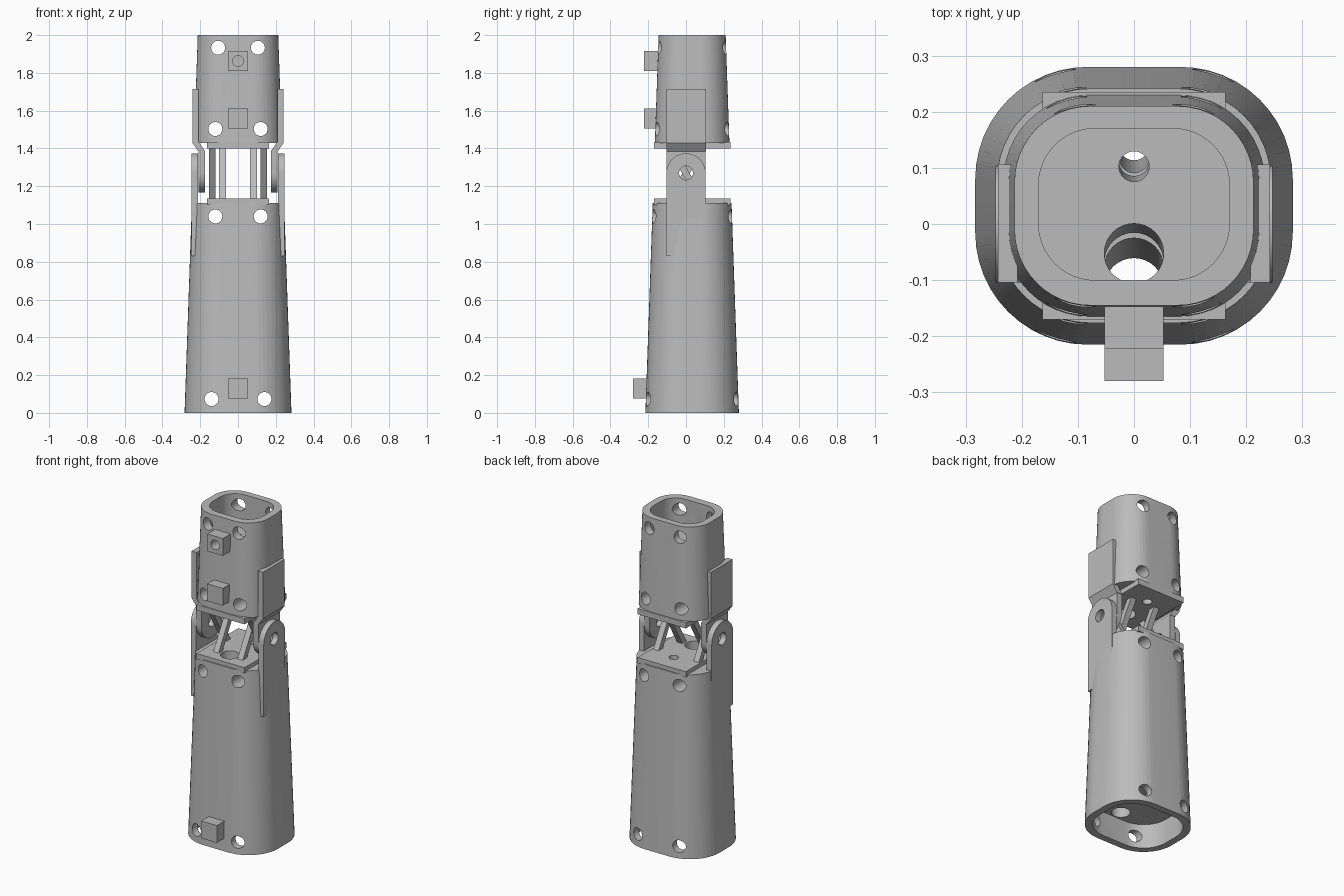
import bpy, bmesh, math
from mathutils import Vector, Matrix

cube = bpy.data.objects.get("Cube")
if cube:
    bpy.data.objects.remove(cube, do_unlink=True)

grey = bpy.data.materials.new("plain grey")
grey.use_nodes = True
color = (0.5, 0.5, 0.5, 1)
grey.diffuse_color = color
grey.node_tree.nodes["Principled BSDF"].inputs["Base Color"].default_value = color


def loft(name, ring_a, ring_b):
    """Closed solid between two matching rings of points."""
    bm = bmesh.new()
    a = [bm.verts.new(p) for p in ring_a]
    b = [bm.verts.new(p) for p in ring_b]
    n = len(a)
    bm.faces.new(a)
    bm.faces.new(b)
    for i in range(n):
        j = (i + 1) % n
        bm.faces.new((a[i], a[j], b[j], b[i]))
    bmesh.ops.recalc_face_normals(bm, faces=bm.faces)
    mesh = bpy.data.meshes.new(name)
    bm.to_mesh(mesh)
    bm.free()
    obj = bpy.data.objects.new(name, mesh)
    bpy.context.collection.objects.link(obj)
    mesh.materials.append(grey)
    return obj


def box(name, x0, x1, y0, y1, z0, z1):
    ring = [(x0, y0), (x1, y0), (x1, y1), (x0, y1)]
    return loft(name, [(x, y, z0) for x, y in ring], [(x, y, z1) for x, y in ring])


def rod(name, start, end, radius, sides=32):
    start, end = Vector(start), Vector(end)
    turn = (end - start).to_track_quat("Z", "Y")
    circle = [turn @ Vector((radius * math.cos(t), radius * math.sin(t), 0))
              for t in (math.tau * i / sides for i in range(sides))]
    return loft(name, [start + p for p in circle], [end + p for p in circle])


def outline(z, hx, front, back, r, steps=12):
    """Rounded rectangle at height z."""
    pts = []
    corners = [(hx - r, back - r), (r - hx, back - r), (r - hx, front + r), (hx - r, front + r)]
    for q, (cx, cy) in enumerate(corners):
        for i in range(steps + 1):
            t = math.pi / 2 * (q + i / steps)
            pts.append((cx + r * math.cos(t), cy + r * math.sin(t), z))
    return pts


def sleeve_ring(z):
    d = 0.035 * z
    return outline(z, 0.283 - d, d - 0.215, 0.28 - d, 0.2 - 0.0325 * z)


def cut(obj, cutters):
    """Subtract each cutter, bake the result and drop the cutters."""
    for c in cutters:
        mod = obj.modifiers.new("cut", "BOOLEAN")
        mod.operation = "DIFFERENCE"
        mod.solver = "EXACT"
        mod.object = c
    deps = bpy.context.evaluated_depsgraph_get()
    deps.update()
    baked = bpy.data.meshes.new_from_object(obj.evaluated_get(deps))
    obj.modifiers.clear()
    obj.data = baked
    for c in cutters:
        bpy.data.objects.remove(c, do_unlink=True)


def channels():
    """Two lengthwise passages that follow the taper."""
    return [rod("wide_channel", (0, -0.121, -0.05), (0, -0.045, 2.05), 0.053),
            rod("narrow_channel", (0, 0.145, -0.05), (0, 0.098, 2.05), 0.027)]


def cross_holes(spots):
    return [rod("cross_hole", (s * x, -0.5, z), (s * x, 0.5, z), 0.037)
            for x, z in spots for s in (-1, 1)]


parts = []

# Tapered sleeves with end sockets, lengthwise channels and cross holes
lower = loft("lower_sleeve", sleeve_ring(0), sleeve_ring(1.11))
socket = loft("lower_socket", outline(-0.1, 0.24, -0.172, 0.237, 0.157),
              outline(0.15, 0.24, -0.172, 0.237, 0.157))
cut(lower, [socket] + channels() + cross_holes([(0.14, 0.073), (0.12, 1.04)]))

upper = loft("upper_sleeve", sleeve_ring(1.43), sleeve_ring(2))
socket = loft("upper_socket", outline(1.85, 0.17, -0.1, 0.17, 0.1),
              outline(2.1, 0.17, -0.1, 0.17, 0.1))
cut(upper, [socket] + channels() + cross_holes([(0.105, 1.933), (0.12, 1.503)]))
parts += [lower, upper]

# Flat plates that carry the struts
for name, z0, z1 in (("lower_plate", 1.1, 1.135), ("upper_plate", 1.4, 1.435)):
    plate = box(name, -0.163, 0.163, -0.17, 0.235, z0, z1)
    cut(plate, channels())
    parts.append(plate)


# Hinge arms: a plate with one round end around the pivot
PIVOT = 1.27


def arm(name, side, x0, x1, far_z, r=0.104):
    up = 1 if far_z < PIVOT else -1
    prof = [(r * math.cos(math.pi * i / 24), PIVOT + up * r * math.sin(math.pi * i / 24))
            for i in range(25)]
    prof += [(-r, far_z), (r, far_z)]
    obj = loft(name, [(side * x0, y, z) for y, z in prof], [(side * x1, y, z) for y, z in prof])
    cut(obj, [rod("pivot_hole", (side * 0.1, 0, PIVOT), (side * 0.4, 0, PIVOT), 0.037)])
    return obj


for side, label in ((1, "left"), (-1, "right")):
    parts.append(arm(label + "_lower_arm", side, 0.213, 0.247, 0.83))
    parts.append(arm(label + "_upper_arm", side, 0.174, 0.21, 1.385))
    # Stepped bracket joining the inner arm to the outside of the upper sleeve
    prof = [(0.174, 1.385), (0.21, 1.385), (0.242, 1.43), (0.242, 1.715),
            (0.208, 1.715), (0.208, 1.435)]
    parts.append(loft(label + "_bracket", [(side * x, -0.104, z) for x, z in prof],
                      [(side * x, 0.106, z) for x, z in prof]))
    # Crossed struts between the plates
    for kind, x0, lean in (("inner", 0.064, 1), ("outer", 0.118, -1)):
        ring = [(x0, -0.02), (x0 + 0.036, -0.02), (x0 + 0.036, 0.02), (x0, 0.02)]
        parts.append(loft(label + "_" + kind + "_strut",
                          [(side * x, y - lean * 0.085, 1.12) for x, y in ring],
                          [(side * x, y + lean * 0.085, 1.415) for x, y in ring]))

# Small guide blocks on the front
for name, front, back, z in (("bottom_block", -0.28, -0.19, 0.075),
                             ("middle_block", -0.222, -0.145, 1.505),
                             ("top_block", -0.222, -0.13, 1.81)):
    block = box(name, -0.053, 0.053, front, back, z, z + 0.106)
    if name == "top_block":
        cut(block, [rod("guide_hole", (0, -0.3, 1.863), (0, -0.15, 1.863), 0.029)])
    parts.append(block)

# Smooth rounded walls, sharp edges
bpy.ops.object.select_all(action="DESELECT")
for obj in parts:
    obj.select_set(True)
bpy.context.view_layer.objects.active = parts[0]
bpy.ops.object.shade_smooth_by_angle(angle=math.radians(30))
